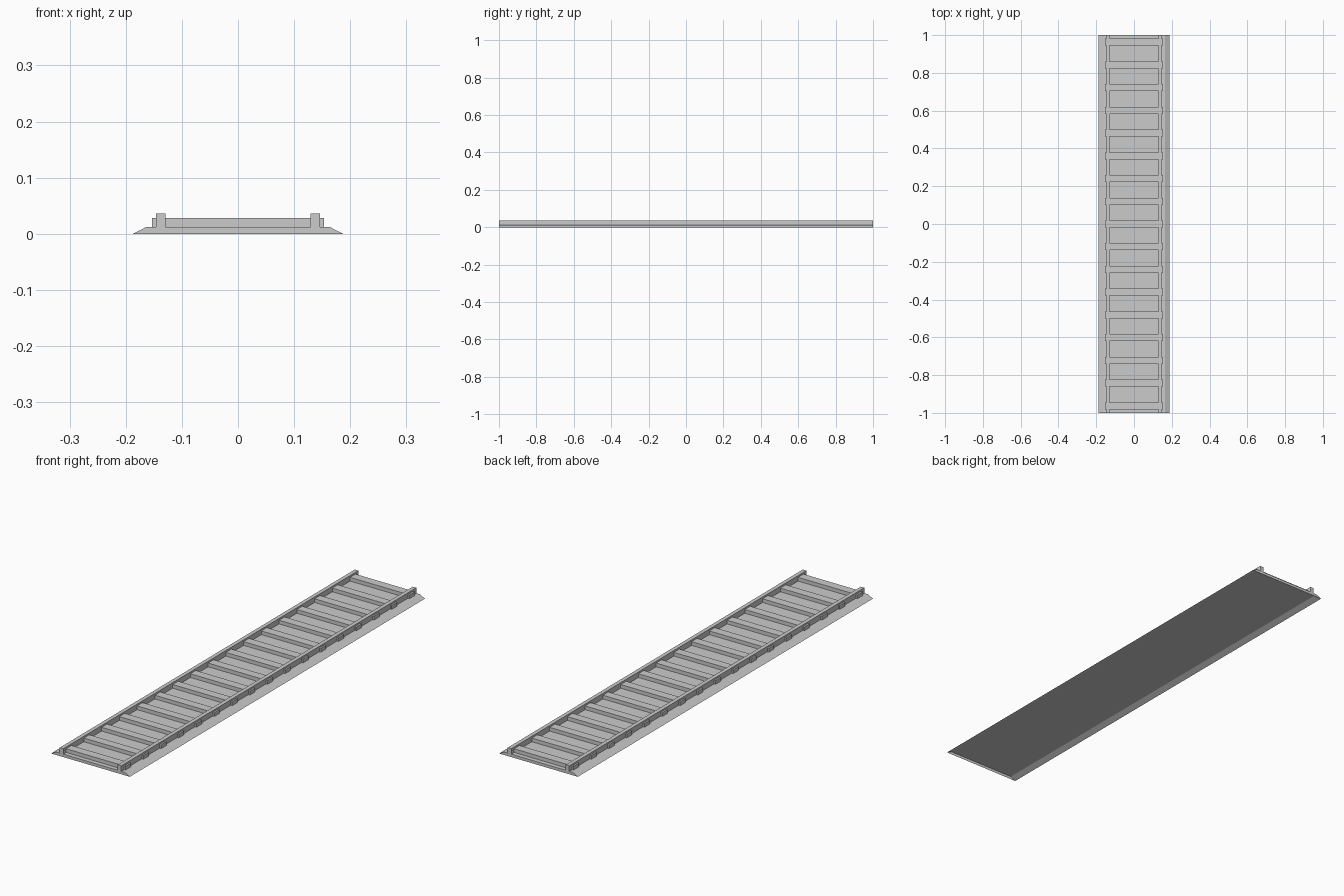
import bpy, bmesh

if "Cube" in bpy.data.objects:
    bpy.data.objects.remove(bpy.data.objects["Cube"])


def make_object(name, bm):
    bmesh.ops.recalc_face_normals(bm, faces=bm.faces[:])
    mesh = bpy.data.meshes.new(name)
    bm.to_mesh(mesh)
    bm.free()
    obj = bpy.data.objects.new(name, mesh)
    bpy.context.collection.objects.link(obj)
    return obj


def box(name, x, y, z):
    """Box from (min, max) ranges on each axis."""
    bm = bmesh.new()
    bmesh.ops.create_cube(bm, size=1)
    for v in bm.verts:
        v.co = [r[0] if c < 0 else r[1] for c, r in zip(v.co, (x, y, z))]
    return make_object(name, bm)


BED_TOP = 0.0125

# Gravel bed: sloped sides, open underneath
bm = bmesh.new()
profile = [(-0.187, 0), (-0.163, BED_TOP), (0.163, BED_TOP), (0.187, 0)]
front = bm.faces.new([bm.verts.new((x, -1, z)) for x, z in profile])
ext = bmesh.ops.extrude_face_region(bm, geom=[front], use_keep_orig=True)
bmesh.ops.translate(bm, vec=(0, 2, 0),
                    verts=[g for g in ext["geom"] if isinstance(g, bmesh.types.BMVert)])
bm.faces.ensure_lookup_table()
bottom = [f for f in bm.faces if all(v.co.z < 1e-5 for v in f.verts)]
bmesh.ops.delete(bm, geom=bottom, context='FACES_ONLY')
bed = make_object("gravel_bed", bm)
# Make sure the open shell faces outwards
if max(bed.data.polygons, key=lambda p: p.area).normal.z < 0:
    bed.data.flip_normals()

# Sleepers: evenly spaced cross ties
for i in range(17):
    y = (i - 8) * 0.1203
    box(f"sleeper_{i + 1}", (-0.153, 0.153), (y - 0.0185, y + 0.0185), (BED_TOP, 0.0285))

# Rails: one along each side
for name, side in (("left_rail", -1), ("right_rail", 1)):
    box(name, sorted((side * 0.129, side * 0.146)), (-1, 1), (BED_TOP, 0.036))
